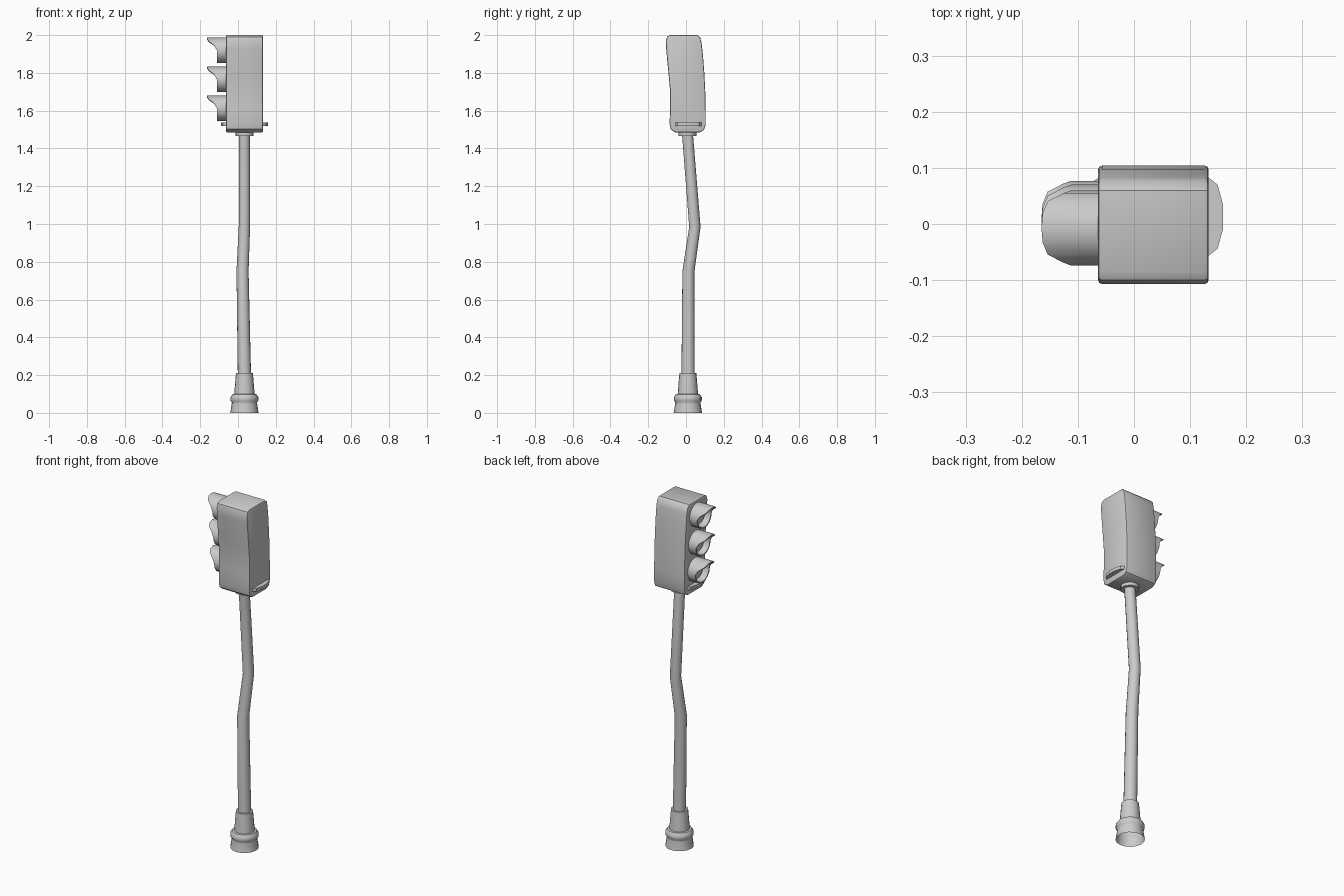
import bpy, bmesh
from math import sin, cos, pi, radians

if "Cube" in bpy.data.objects:
    bpy.data.objects.remove(bpy.data.objects["Cube"])

PX, PY = 0.034, 0.010   # pole axis


def make(name, bm, angle=35):
    bmesh.ops.recalc_face_normals(bm, faces=bm.faces)
    me = bpy.data.meshes.new(name)
    bm.to_mesh(me)
    bm.free()
    ob = bpy.data.objects.new(name, me)
    bpy.context.collection.objects.link(ob)
    bpy.ops.object.select_all(action='DESELECT')
    ob.select_set(True)
    bpy.context.view_layer.objects.active = ob
    bpy.ops.object.shade_smooth_by_angle(angle=radians(angle))
    return ob


def loft(name, rings, cap_start=False, cap_end=False, closed=False):
    """Skin a list of rings of points."""
    bm = bmesh.new()
    vs = [[bm.verts.new(p) for p in r] for r in rings]
    n = len(vs[0])
    pairs = list(zip(vs, vs[1:])) + ([(vs[-1], vs[0])] if closed else [])
    for a, b in pairs:
        for i in range(n):
            j = (i + 1) % n
            bm.faces.new((a[i], a[j], b[j], b[i]))
    if cap_start:
        bm.faces.new(vs[0])
    if cap_end:
        bm.faces.new(vs[-1])
    return make(name, bm)


def zring(x, y, z, r, n=16):
    return [(x + r * cos(2 * pi * i / n), y + r * sin(2 * pi * i / n), z) for i in range(n)]


def xring(x, y, z, r, n=16):
    """Ring around the x axis starting at the top; x may depend on the angle."""
    fx = x if callable(x) else (lambda t: x)
    return [(fx(t), y + r * sin(t), z + r * cos(t)) for t in (2 * pi * i / n for i in range(n))]


def extrude(name, pts, vec, bevel=0):
    bm = bmesh.new()
    f = bm.faces.new([bm.verts.new(p) for p in pts])
    res = bmesh.ops.extrude_face_region(bm, geom=[f], use_keep_orig=True)
    bmesh.ops.translate(bm, vec=vec, verts=[g for g in res['geom'] if isinstance(g, bmesh.types.BMVert)])
    if bevel:
        caps = [f for f in bm.faces if len(f.verts) > 4]
        rim = list({e for c in caps for e in c.edges})
        bmesh.ops.bevel(bm, geom=rim, offset=bevel, segments=2, profile=0.5, affect='EDGES')
    return make(name, bm)


# Flared base, open underneath
base = [(.075, 0), (.067, .05), (.067, .056), (.074, .066), (.074, .083),
        (.064, .098), (.054, .1), (.045, .21), (.03, .21)]
loft("base", [zring(PX, PY, z, r) for r, z in base])

# Crooked pole
pole = [(PX, .011, .2, .035), (.024, .013, .75, .032), (.034, .047, .985, .030), (PX, .008, 1.475, .029)]
loft("pole", [zring(*p) for p in pole])

# Mounting flange under the housing
loft("flange", [zring(PX, .008, 1.467, .047), zring(PX, .008, 1.49, .047)], True, True)

# Bent housing with rounded corners, drawn from the side
side = [(-.085, 2), (-.1, 1.991), (-.107, 1.968), (-.105, 1.93), (-.099, 1.86), (-.09, 1.77), (-.084, 1.7),
        (-.084, 1.62), (-.087, 1.53), (-.081, 1.502), (-.058, 1.485), (.072, 1.485), (.095, 1.497),
        (.104, 1.525), (.104, 1.6), (.102, 1.7), (.097, 1.8), (.09, 1.89), (.083, 1.955), (.076, 1.986), (.06, 2)]
extrude("housing", [(-.064, y, z) for y, z in side], (.197, 0, 0), .007)

# Thin curved ledges low on both faces
arc = [(0, .071), (.018, .057), (.028, .02), (.028, -.02), (.018, -.057), (0, -.071)]
for s, x0, name in ((1, .131, "ledge_right"), (-1, -.062, "ledge_left")):
    pts = [(x0 - s * .01, .084, 1.519), (x0 - s * .01, -.058, 1.519)]
    pts += [(x0 + s * dx, .013 + dy, 1.519) for dx, dy in reversed(arc)]
    extrude(name, pts, (0, 0, .018))


# Hood front edge: long on top, short below
def hood_edge(t):
    d = min(t, 2 * pi - t)
    steps = [-.165, -.163, -.154, -.126, -.112]
    return steps[min(4, round(d / (pi / 8)))]


# Three lamps: hooded shell plus domed lens
lens = [(.059, -.06), (.057, -.074), (.046, -.083), (.026, -.088), (.008, -.09)]
for i, (y, z) in enumerate(((-.007, 1.920), (.003, 1.766), (.010, 1.613))):
    loft(f"hood_{i + 1}", [xring(-.058, y, z, .067), xring(hood_edge, y, z, .067),
                           xring(hood_edge, y, z, .060), xring(-.058, y, z, .060)], closed=True)
    loft(f"lens_{i + 1}", [xring(x, y, z, r) for r, x in lens], cap_end=True)
